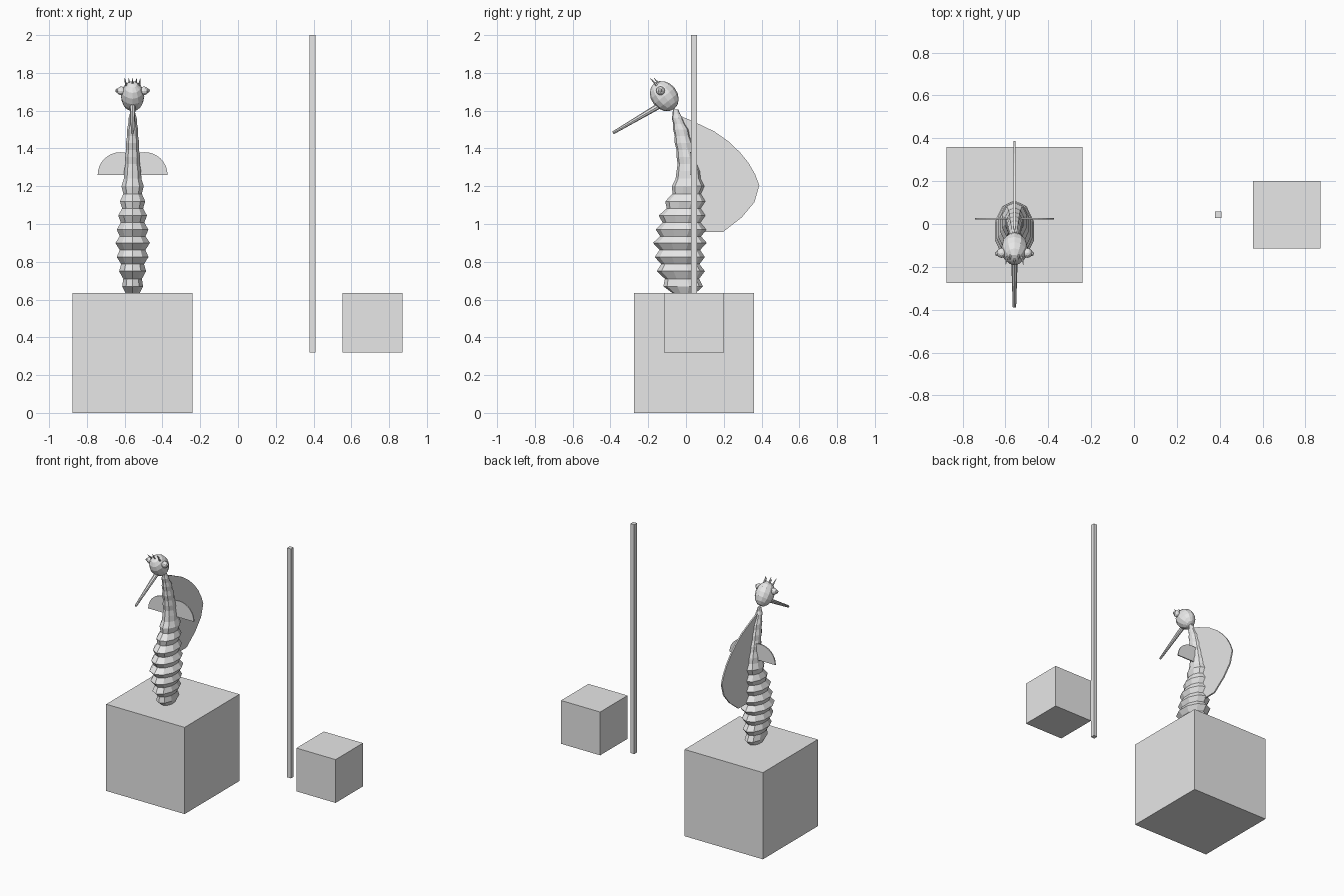
import bpy
import bmesh
from math import sin, cos, pi
from mathutils import Matrix, Vector

old = bpy.data.objects.get("Cube")
if old:
    bpy.data.objects.remove(old, do_unlink=True)

# One plain grey for everything
grey = bpy.data.materials.new("plain_grey")
grey.use_nodes = True
grey.diffuse_color = (0.8, 0.8, 0.8, 1)
grey.node_tree.nodes["Principled BSDF"].inputs["Base Color"].default_value = (0.8, 0.8, 0.8, 1)

CX = -0.558  # x of the creature's middle plane


def finish(name, bm):
    bmesh.ops.recalc_face_normals(bm, faces=bm.faces)
    mesh = bpy.data.meshes.new(name)
    bm.to_mesh(mesh)
    bm.free()
    mesh.materials.append(grey)
    obj = bpy.data.objects.new(name, mesh)
    bpy.context.collection.objects.link(obj)
    return obj


def box(name, center, size):
    bm = bmesh.new()
    bmesh.ops.create_cube(bm, size=1, matrix=Matrix.Translation(center) @ Matrix.Diagonal((*size, 1)))
    return finish(name, bm)


def ball(name, center, radii, tilt=0, segments=12, rings=8):
    bm = bmesh.new()
    matrix = Matrix.Translation(center) @ Matrix.Rotation(tilt, 4, 'X') @ Matrix.Diagonal((*radii, 1))
    bmesh.ops.create_uvsphere(bm, u_segments=segments, v_segments=rings, radius=1, matrix=matrix)
    return finish(name, bm)


def cone(name, start, end, r1, r2, sides=8):
    start, end = Vector(start), Vector(end)
    axis = end - start
    matrix = Matrix.Translation((start + end) / 2) @ axis.to_track_quat('Z', 'Y').to_matrix().to_4x4()
    bm = bmesh.new()
    bmesh.ops.create_cone(bm, cap_ends=True, segments=sides, radius1=r1, radius2=r2,
                          depth=axis.length, matrix=matrix)
    return finish(name, bm)


def plate(name, points, thickness):
    """Flat outline extruded along its own normal, centred on the outline."""
    bm = bmesh.new()
    face = bm.faces.new([bm.verts.new(p) for p in points])
    face.normal_update()
    shift = face.normal * thickness
    bmesh.ops.translate(bm, verts=bm.verts, vec=-shift / 2)
    extruded = bmesh.ops.extrude_face_region(bm, geom=[face], use_keep_orig=True)["geom"]
    bmesh.ops.translate(bm, vec=shift, verts=[g for g in extruded if isinstance(g, bmesh.types.BMVert)])
    return finish(name, bm)


# Blocks and pole
box("large_block", (CX, 0.043, 0.3175), (0.635, 0.635, 0.635))
box("small_block", (0.713, 0.043, 0.477), (0.317, 0.317, 0.317))
box("pole", (0.394, 0.043, 1.16), (0.031, 0.031, 1.68))

# Ridged body: z, front y, back y, half width of each ridge
ridges = [
    (0.60, -0.06, 0.05, 0.045), (0.67, -0.12, 0.09, 0.058), (0.75, -0.155, 0.10, 0.075),
    (0.825, -0.165, 0.10, 0.088), (0.90, -0.175, 0.11, 0.096), (0.97, -0.16, 0.11, 0.088),
    (1.045, -0.145, 0.105, 0.08), (1.12, -0.11, 0.105, 0.07), (1.20, -0.075, 0.10, 0.062),
    (1.28, -0.05, 0.075, 0.047), (1.355, -0.05, 0.055, 0.042), (1.43, -0.06, 0.035, 0.037),
    (1.50, -0.068, 0.015, 0.031), (1.56, -0.075, -0.018, 0.023), (1.605, -0.07, -0.04, 0.012)]
rings = []
for i, (z, y0, y1, w) in enumerate(ridges):
    rings.append((z, (y0 + y1) / 2, (y1 - y0) / 2, w))
    if i + 1 < len(ridges):
        a, b = rings[-1], ridges[i + 1]
        pinch = 0.78 if z < 1.2 else 0.9
        rings.append(((z + b[0]) / 2, (a[1] + (b[1] + b[2]) / 2) / 2,
                      pinch * (a[2] + (b[2] - b[1]) / 2) / 2, pinch * (w + b[3]) / 2))
SIDES = 10
bm = bmesh.new()
loops = [[bm.verts.new((CX + w * sin(2 * pi * k / SIDES), y - d * cos(2 * pi * k / SIDES), z))
          for k in range(SIDES)] for z, y, d, w in rings]
for low, high in zip(loops, loops[1:]):
    for k in range(SIDES):
        n = (k + 1) % SIDES
        bm.faces.new((low[k], low[n], high[n], high[k]))
bm.faces.new(loops[0])
bm.faces.new(loops[-1])
finish("ridged_body", bm)

# Head and snout
ball("head", (CX, -0.115, 1.677), (0.062, 0.07, 0.086), tilt=0.67)
cone("snout", (CX, -0.135, 1.63), (CX, -0.387, 1.482), 0.016, 0.008)

# Eyes with raised pupils
for side, label in ((1, "left"), (-1, "right")):
    ball(label + "_eye", (CX + side * 0.06, -0.135, 1.705), (0.024, 0.023, 0.023), rings=6)
    ball(label + "_pupil", (CX + side * 0.082, -0.138, 1.706), (0.009, 0.011, 0.011), segments=8, rings=6)

# Crest spikes along the brow
for i in range(5):
    x = (i - 2) * 0.019
    back = 0.02 if i % 2 else 0
    cone("crest_spike_%d" % (i + 1), (CX + x * 0.9, -0.155 + back, 1.735),
         (CX + x * 1.1, -0.19 + back, 1.772), 0.007, 0.001, 6)

# Back fin
fin = [(-0.025, 1.57), (0.035, 1.545), (0.15, 1.49), (0.225, 1.437), (0.285, 1.38), (0.33, 1.325),
       (0.365, 1.265), (0.388, 1.205), (0.362, 1.115), (0.295, 1.035), (0.195, 0.957),
       (0.03, 0.957), (0.03, 1.2), (0, 1.4), (-0.04, 1.53)]
plate("back_fin", [(CX, y, z) for y, z in fin], 0.01)

# Side fins: flat bottom, rounded outer corner
for side, label in ((1, "left"), (-1, "right")):
    arc = [(0.065 + 0.12 * cos(t * pi / 16), 1.26 + 0.12 * sin(t * pi / 16)) for t in range(9)]
    outline = [(0, 1.26)] + arc + [(0.02, 1.375), (0, 1.365)]
    plate(label + "_side_fin", [(CX + side * x, 0.025, z) for x, z in outline], 0.008)
